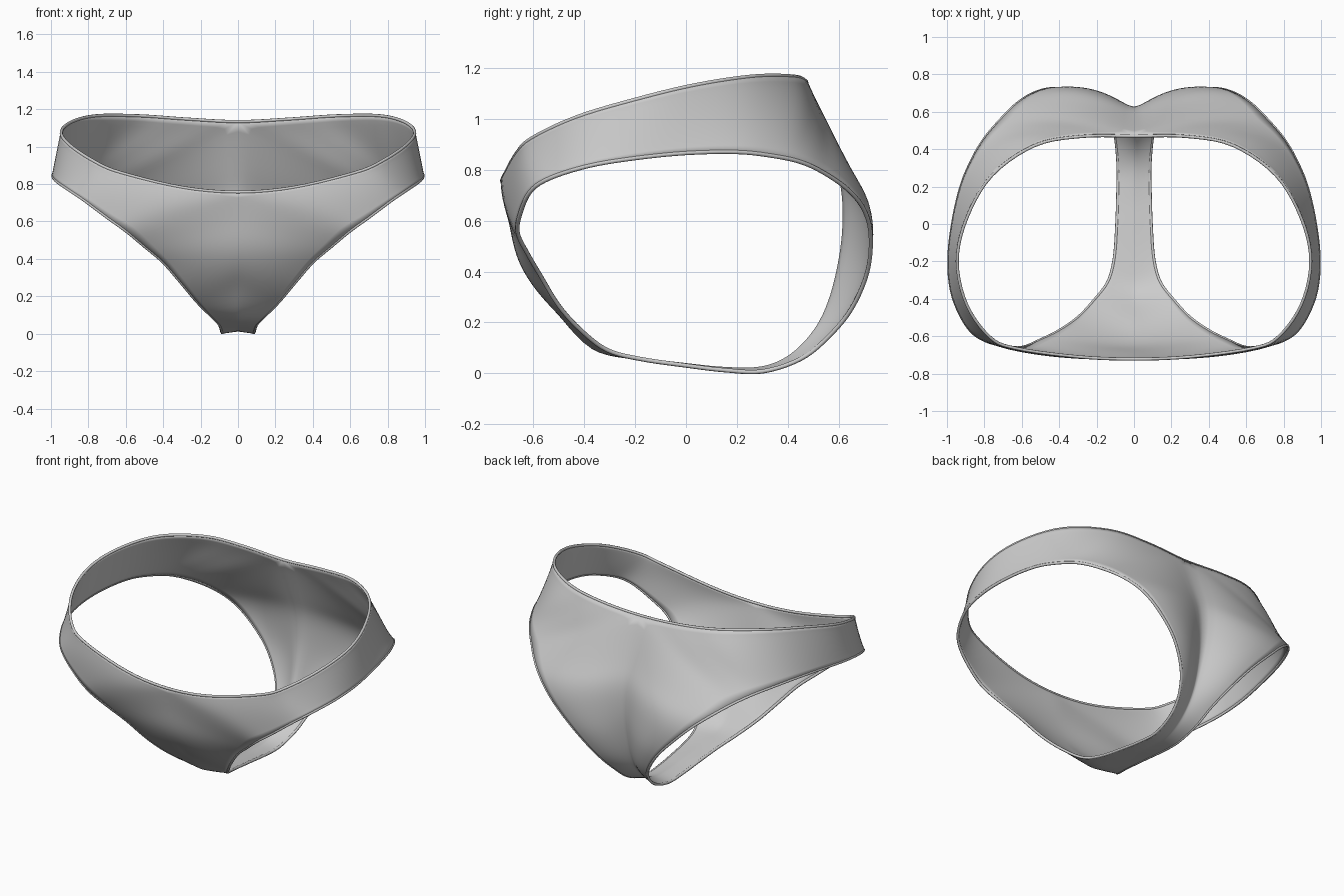
import bpy
from mathutils import Vector as V

if "Cube" in bpy.data.objects:
    bpy.data.objects.remove(bpy.data.objects["Cube"])

# Waist edge, right half, front centre to back centre
WAIST = [(0, -.722, .757), (.3, -.71, .782), (.63, -.665, .862), (.77, -.605, .922),
         (.895, -.43, 1.005), (.945, -.2, 1.074), (.895, .03, 1.13), (.76, .26, 1.165),
         (.53, .42, 1.165), (.28, .468, 1.148), (0, .47, 1.134)]
# Centre seam (y, z), back waist under the crotch to front waist
SEAM = [(.47, 1.134), (.555, .89), (.6, .74), (.607, .58), (.59, .43), (.555, .28),
        (.5, .165), (.41, .07), (.3, .022), (.15, .02), (0, .035), (-.2, .06),
        (-.37, .1), (-.51, .25), (-.605, .36), (-.662, .47), (-.694, .62), (-.722, .757)]
# Leg opening loop, paired with the waist points and then the seam points
LEG_SIDE = [(.6, -.66, .55), (.7, -.652, .622), (.82, -.612, .712), (.9, -.535, .766),
            (.97, -.38, .815), (.99, -.2, .845), (.97, 0, .865), (.925, .2, .869),
            (.865, .345, .853), (.8, .455, .828), (.72, .55, .782)]
LEG_UNDER = [(.63, .64, .717), (.535, .7, .64), (.43, .725, .54), (.295, .712, .4),
             (.185, .65, .255), (.122, .558, .143), (.097, .45, .057), (.085, .3, .008),
             (.087, .15, .013), (.092, 0, .031), (.105, -.18, .057), (.14, -.31, .092),
             (.22, -.415, .172), (.3, -.5, .267), (.4, -.57, .382), (.5, -.62, .467)]
# Outward bulge in y for every pair
BULGE = [-.015, -.015, -.01, 0, 0, 0, 0, .01, .035, .04, .04,
         .045, .05, .045, .035, .02, .01, 0, 0, 0, 0, 0, -.005, -.01, -.012, -.015, -.015]
SUB, ROWS = 5, 12


def spline(pts, first, last):
    """Catmull-Rom samples from pts[0] up to, not including, pts[-1]."""
    p = [V(first)] + [V(q) for q in pts] + [V(last)]
    out = []
    for i in range(1, len(p) - 2):
        a, b, c, d = p[i - 1:i + 3]
        for k in range(SUB):
            t = k / SUB
            out.append(.5 * (2 * b + (c - a) * t + (2 * a - 5 * b + 4 * c - d) * t * t
                             + (3 * b - a - 3 * c + d) * t ** 3))
    return out


def flip(p):
    return V((-p[0], p[1], p[2]))


seam = [(0, y, z) for y, z in SEAM]
leg = LEG_SIDE + LEG_UNDER
waist_line = spline(WAIST, flip(WAIST[1]), flip(WAIST[-2]))
outer = waist_line + spline(seam, seam[0], seam[-1])
inner = spline(leg + leg[:1], leg[-1], leg[1])
bul = [v.x for v in spline([(b, 0, 0) for b in BULGE + BULGE[:1]],
                           (BULGE[-1], 0, 0), (BULGE[1], 0, 0))]

# Fabric: ring of cloth lofted around one leg opening, then mirrored
n = len(outer)
verts, faces = [], []
for r in range(ROWS + 1):
    t = r / ROWS
    for o, i, b in zip(outer, inner, bul):
        verts.append(o.lerp(i, t) + V((0, 4 * b * t * (1 - t), 0)))
for r in range(ROWS):
    for k in range(n):
        m = (k + 1) % n
        faces.append((r * n + k, (r + 1) * n + k, (r + 1) * n + m, r * n + m))
mesh = bpy.data.meshes.new("fabric")
mesh.from_pydata(verts, [], faces)
mesh.polygons.foreach_set("use_smooth", [True] * len(faces))
fabric = bpy.data.objects.new("fabric", mesh)
bpy.context.collection.objects.link(fabric)
# Everything but the hem edges may relax into a soft surface
inside = fabric.vertex_groups.new(name="inside")
inside.add(list(range(len(waist_line) + 1, ROWS * n)), 1, 'REPLACE')
mir = fabric.modifiers.new("mirror", 'MIRROR')
mir.use_clip = True
mir.merge_threshold = .002
smo = fabric.modifiers.new("relax", 'SMOOTH')
smo.vertex_group = "inside"
smo.factor = .5
smo.iterations = 6
sol = fabric.modifiers.new("thickness", 'SOLIDIFY')
sol.thickness = .012
sol.offset = 0


# Hems: thin rolled edges along the openings
def hem(name, pts):
    cu = bpy.data.curves.new(name, 'CURVE')
    cu.dimensions = '3D'
    cu.bevel_depth = .0085
    cu.bevel_resolution = 2
    s = cu.splines.new('POLY')
    s.points.add(len(pts) - 1)
    for q, p in zip(s.points, pts):
        q.co = (*p, 1)
    s.use_cyclic_u = True
    s.use_smooth = True
    bpy.context.collection.objects.link(bpy.data.objects.new(name, cu))


hem("waist_hem", waist_line + [V(WAIST[-1])] + [flip(p) for p in waist_line[:0:-1]])
hem("right_leg_hem", inner)
hem("left_leg_hem", [flip(p) for p in inner])
